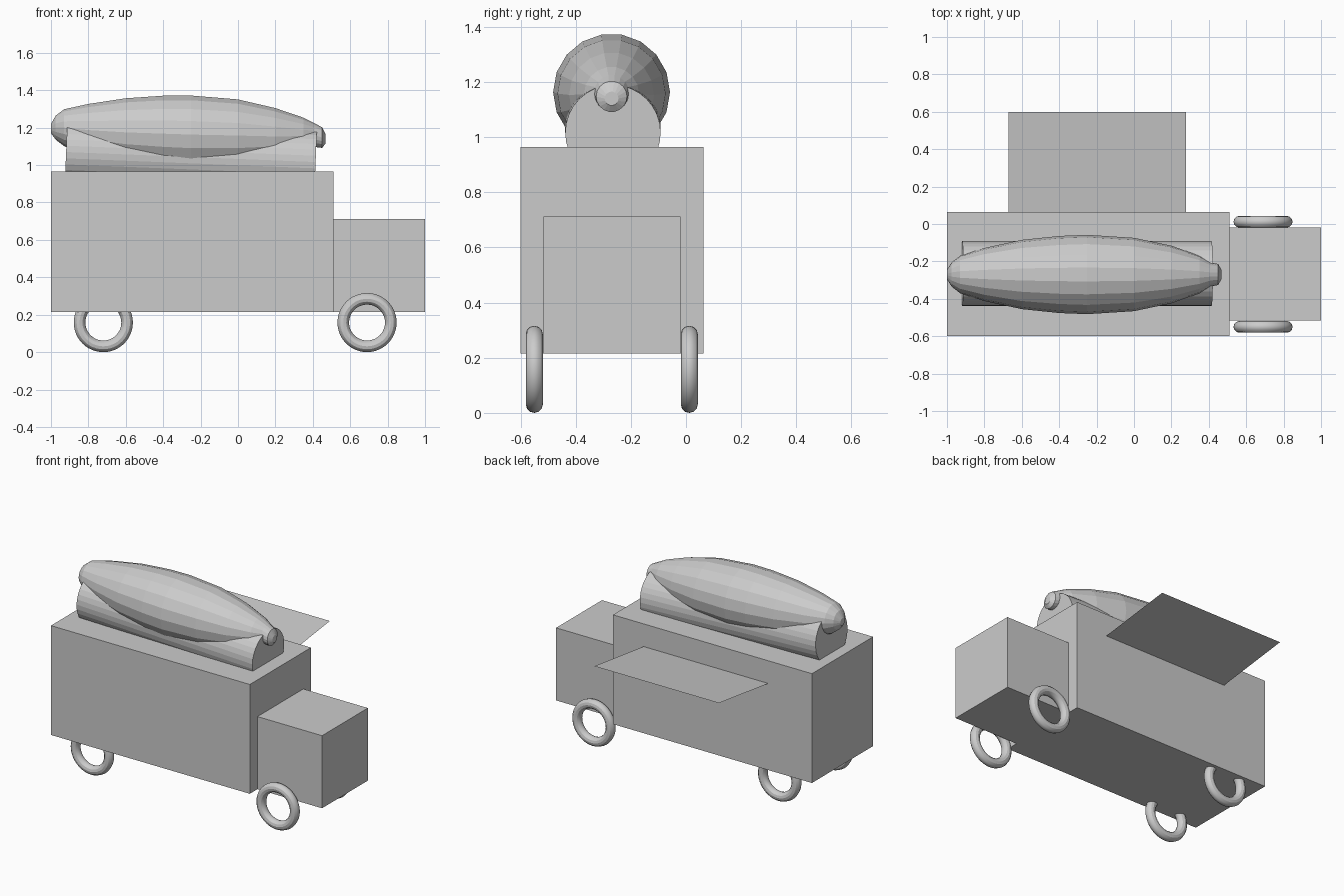
import bpy, bmesh, math
from mathutils import Vector

if "Cube" in bpy.data.objects:
    bpy.data.objects.remove(bpy.data.objects["Cube"])


def make(name, bm):
    bmesh.ops.recalc_face_normals(bm, faces=bm.faces)
    me = bpy.data.meshes.new(name)
    bm.to_mesh(me)
    bm.free()
    ob = bpy.data.objects.new(name, me)
    bpy.context.collection.objects.link(ob)
    return ob


def box(name, lo, hi):
    bm = bmesh.new()
    bmesh.ops.create_cube(bm, size=1)
    lo, hi = Vector(lo), Vector(hi)
    for v in bm.verts:
        v.co = (lo + hi) / 2 + v.co * (hi - lo)
    return make(name, bm)


def quad(name, corners):
    bm = bmesh.new()
    bm.faces.new([bm.verts.new(c) for c in corners])
    return make(name, bm)


def loft(name, rings, sides, yc):
    """Round sections (x, radius, centre z) joined along x, with capped ends."""
    bm = bmesh.new()
    loops = []
    for x, r, zc in rings:
        loops.append([bm.verts.new((x, yc + r * math.cos(a), zc + r * math.sin(a)))
                      for a in (2 * math.pi * i / sides for i in range(sides))])
    for a, b in zip(loops, loops[1:]):
        for i in range(sides):
            j = (i + 1) % sides
            bm.faces.new((a[i], a[j], b[j], b[i]))
    bm.faces.new(loops[0])
    bm.faces.new(loops[-1])
    return make(name, bm)


# Truck body and cab
box("truck_body", (-1, -0.6, 0.215), (0.51, 0.063, 0.965))
box("cab", (0.51, -0.517, 0.215), (1, -0.02, 0.713))

# Serving hatch panel and the awning above it
X0, X1 = -0.67, 0.277
quad("serving_hatch", [(X0, 0.065, 0.45), (X1, 0.065, 0.45), (X1, 0.065, 0.81), (X0, 0.065, 0.81)])
quad("awning", [(X0, 0.064, 0.81), (X1, 0.064, 0.81), (X1, 0.6, 0.88), (X0, 0.6, 0.88)])

# Ring wheels
for xn, x in (("front", 0.69), ("rear", -0.72)):
    for yn, y in (("near", -0.55), ("far", 0.012)):
        bpy.ops.mesh.primitive_torus_add(
            location=(x, y, 0.158), rotation=(math.pi / 2, 0, 0), major_radius=0.127,
            minor_radius=0.031, major_segments=48, minor_segments=12)
        bpy.context.object.name = f"{xn}_{yn}_wheel"
        bpy.ops.object.shade_smooth_by_angle()

# Bun: cylinder tipped slightly towards the cab
bpy.ops.mesh.primitive_cylinder_add(
    vertices=32, radius=0.173, depth=1.335, location=(-0.252, -0.265, 1.043),
    rotation=(0, math.radians(90 + 2.3), 0))
bpy.context.object.name = "bun"

# Faceted sausage with knobbly ends
loft("sausage", [
    (-1.0, 0.025, 1.195), (-0.975, 0.065, 1.2), (-0.93, 0.1, 1.2), (-0.8, 0.142, 1.187),
    (-0.6, 0.185, 1.175), (-0.4, 0.206, 1.168), (-0.25, 0.212, 1.163), (0.0, 0.196, 1.158),
    (0.2, 0.154, 1.153), (0.35, 0.1, 1.155), (0.41, 0.064, 1.16), (0.45, 0.056, 1.147),
    (0.468, 0.025, 1.14)], 18, -0.27)
